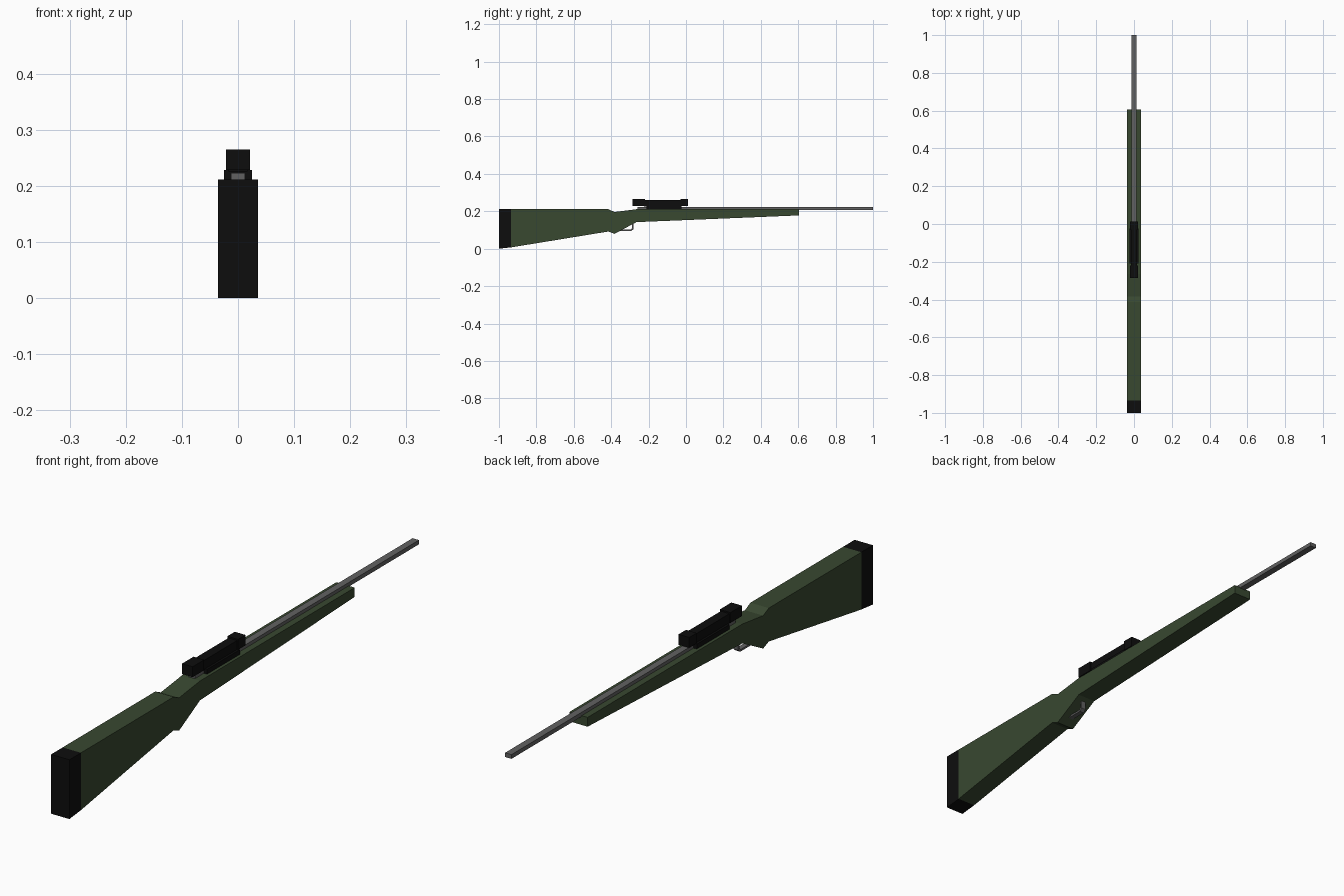
import bpy

if "Cube" in bpy.data.objects:
    bpy.data.objects.remove(bpy.data.objects["Cube"])


def material(name, rgb):
    m = bpy.data.materials.new(name)
    m.diffuse_color = (*rgb, 1)
    m.use_nodes = True
    m.node_tree.nodes["Principled BSDF"].inputs["Base Color"].default_value = m.diffuse_color
    return m


GREEN = material("stock_green", (0.04, 0.065, 0.03))
BLACK = material("matte_black", (0.004, 0.004, 0.004))
STEEL = material("steel", (0.12, 0.12, 0.12))


def extrude_profile(name, pts, half_width, mat):
    """Extrude a closed (y, z) side profile symmetrically across x."""
    n = len(pts)
    verts = [(x, y, z) for x in (-half_width, half_width) for y, z in pts]
    faces = [tuple(range(n))[::-1], tuple(range(n, 2 * n))]
    faces += [(i, (i + 1) % n, n + (i + 1) % n, n + i) for i in range(n)]
    mesh = bpy.data.meshes.new(name)
    mesh.from_pydata(verts, [], faces)
    mesh.materials.append(mat)
    obj = bpy.data.objects.new(name, mesh)
    bpy.context.collection.objects.link(obj)
    return obj


def box(name, y0, y1, z0, z1, half_width, mat):
    return extrude_profile(name, [(y0, z0), (y1, z0), (y1, z1), (y0, z1)], half_width, mat)


# Stock: butt, wrist and tapering fore-end in one profile
extrude_profile("stock", [
    (-0.935, 0.007), (-0.414, 0.092), (-0.383, 0.079), (-0.265, 0.142),
    (0.605, 0.178), (0.605, 0.211), (-0.265, 0.211), (-0.383, 0.196),
    (-0.414, 0.211), (-0.935, 0.211)], 0.036, GREEN)

# Butt pad
extrude_profile("butt_pad", [
    (-1.0, 0.0), (-0.935, 0.007), (-0.935, 0.211), (-1.0, 0.211)], 0.036, BLACK)

# Barrel
box("barrel", -0.26, 1.0, 0.208, 0.223, 0.0125, STEEL)

# Scope: mount, tube and two end bells
box("scope_mount", -0.21, -0.025, 0.209, 0.228, 0.025, BLACK)
box("scope_tube", -0.225, -0.025, 0.226, 0.260, 0.017, BLACK)
for name, y0, y1 in (("scope_eyepiece", -0.285, -0.22), ("scope_objective", -0.03, 0.012)):
    box(name, y0, y1, 0.228, 0.265, 0.021, BLACK)

# Trigger guard: thin bent strip under the wrist
extrude_profile("trigger_guard", [
    (-0.41, 0.095), (-0.292, 0.095), (-0.281, 0.104), (-0.281, 0.142),
    (-0.289, 0.142), (-0.289, 0.108), (-0.295, 0.102), (-0.41, 0.102)], 0.009, STEEL)
